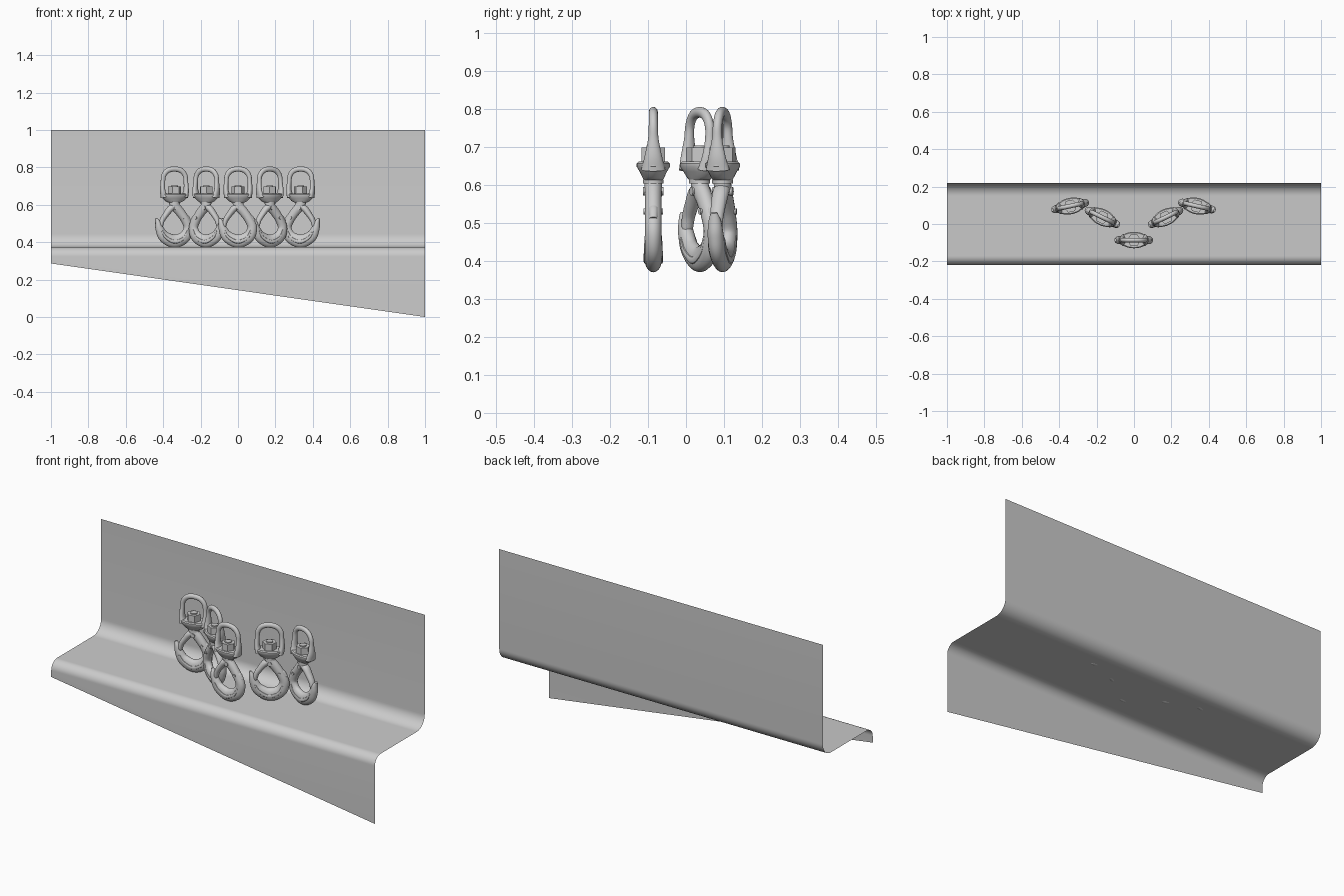
import bpy, bmesh
from math import sin, cos, pi, radians
from mathutils import Matrix, Vector

if "Cube" in bpy.data.objects:
    bpy.data.objects.remove(bpy.data.objects["Cube"])


def finish(name, bm, angle=35, closed=True):
    if closed:
        bmesh.ops.recalc_face_normals(bm, faces=bm.faces[:])
    me = bpy.data.meshes.new(name)
    bm.to_mesh(me)
    bm.free()
    ob = bpy.data.objects.new(name, me)
    bpy.context.collection.objects.link(ob)
    bpy.ops.object.select_all(action='DESELECT')
    ob.select_set(True)
    bpy.context.view_layer.objects.active = ob
    bpy.ops.object.shade_smooth_by_angle(angle=radians(angle))
    return ob


def spline(pts, steps):
    """Catmull-Rom through tuples of any length."""
    p = [Vector(q) for q in pts]
    p = [p[0] * 2 - p[1]] + p + [p[-1] * 2 - p[-2]]
    out = []
    for i in range(1, len(p) - 2):
        a, b, c, d = p[i - 1:i + 3]
        for k in range(steps):
            t = k / steps
            out.append(0.5 * (2 * b + (c - a) * t + (2 * a - 5 * b + 4 * c - d) * t * t
                              + (3 * b - a - 3 * c + d) * t ** 3))
    return out + [p[-2]]


def skin(bm, rings):
    """Bridge successive rings of points and cap both ends."""
    vs = [[bm.verts.new(c) for c in r] for r in rings]
    n = len(vs[0])
    for a, b in zip(vs, vs[1:]):
        for j in range(n):
            bm.faces.new((a[j], a[(j + 1) % n], b[(j + 1) % n], b[j]))
    bm.faces.new(vs[0])
    bm.faces.new(vs[-1])


def sweep(bm, pts, y=0.0, steps=6, sides=20):
    """Sweep an ellipse along an x-z path; points are (x, z, half width, half depth)."""
    s = spline(pts, steps)
    rings = []
    for i, q in enumerate(s):
        u, v = s[max(i - 1, 0)], s[min(i + 1, len(s) - 1)]
        t = Vector((v[0] - u[0], v[1] - u[1])).normalized()
        ring = []
        for k in range(sides):
            a = 2 * pi * k / sides
            w = q[2] * cos(a)
            ring.append((q[0] - t.y * w, y + q[3] * sin(a), q[1] + t.x * w))
        rings.append(ring)
    skin(bm, rings)


def turned(bm, prof, sides=32):
    """Elliptical rings stacked in z; points are (z, x radius, y radius)."""
    skin(bm, [[(rx * cos(2 * pi * k / sides), ry * sin(2 * pi * k / sides), z)
               for k in range(sides)] for z, rx, ry in prof])


def pin(bm, x, z, r, half):
    bmesh.ops.create_cone(bm, cap_ends=True, segments=20, radius1=r, radius2=r, depth=2 * half,
                          matrix=Matrix.Translation((x, 0, z)) @ Matrix.Rotation(pi / 2, 4, 'X'))


# display sheet: back wall, shelf and slanted front lip
prof = [(0.22, 1.0)]
R, r, zf, D = 0.07, 0.05, 0.373, 0.22
prof += [(D - R + R * cos(a), zf + R - R * sin(a)) for a in [pi / 2 * k / 12 for k in range(13)]]
prof += [(-D + r - r * sin(a), zf - r + r * cos(a)) for a in [pi / 2 * k / 12 for k in range(13)]]
bm = bmesh.new()
left = [bm.verts.new((-1, y, z)) for y, z in prof + [(-D, 0.286)]]
right = [bm.verts.new((1, y, z)) for y, z in prof + [(-D, 0.0)]]
for i in range(len(left) - 1):
    bm.faces.new((left[i], left[i + 1], right[i + 1], right[i]))
finish("display_sheet", bm, 40, closed=False)

parts = []

# hook body: shank, bowl and point
bm = bmesh.new()
sweep(bm, [(0, .625, .022, .022), (0.002, .595, .026, .023), (.03, .562, .025, .022),
           (.058, .522, .024, .022), (.076, .475, .026, .022), (.055, .427, .032, .023),
           (0, .405, .035, .023), (-.055, .428, .031, .022), (-.08, .468, .023, .021),
           (-.09, .503, .015, .017), (-.099, .527, .006, .009)])
parts.append(finish("hook_body", bm))

# raised crescent ribs on both faces of the bowl
bm = bmesh.new()
for y in (-.021, .021):
    sweep(bm, [(.07, .465, .004, .002), (.05, .424, .008, .004), (0, .402, .01, .005),
               (-.05, .425, .008, .004), (-.072, .46, .004, .002)], y, sides=10)
parts.append(finish("bowl_rib", bm))

# locking gate closing the mouth
bm = bmesh.new()
sweep(bm, [(.012, .597, .012, .02), (-.02, .58, .018, .022), (-.045, .55, .016, .02),
           (-.066, .518, .014, .018), (-.074, .488, .012, .016), (-.07, .47, .006, .01)])
parts.append(finish("gate", bm))

# gate pivot and release trigger
bm = bmesh.new()
pin(bm, .004, .583, .011, .027)
pin(bm, .052, .53, .008, .026)
sweep(bm, [(.05, .55, .008, .012), (.072, .535, .008, .012), (.088, .512, .006, .01)], sides=12)
parts.append(finish("pivot_and_trigger", bm))

# swivel cup under the bail, with neck washer
bm = bmesh.new()
turned(bm, [(.613, .036, .025), (.62, .05, .029), (.635, .065, .036), (.648, .076, .044),
            (.656, .076, .044), (.661, .07, .039)])
turned(bm, [(.603, .03, .027), (.614, .03, .027)])
parts.append(finish("swivel_cup", bm))

# bail loop
bm = bmesh.new()
half = [(-.056, .64, .018, .032), (-.064, .675, .014, .023), (-.063, .72, .012, .014),
        (-.058, .757, .013, .012), (-.036, .783, .014, .012)]
sweep(bm, half + [(0, .791, .014, .012)] + [(-x, z, a, b) for x, z, a, b in reversed(half)])
parts.append(finish("bail", bm))

# hex nut with bolt end
bm = bmesh.new()
turned(bm, [(.655, .036, .036), (.698, .036, .036)], 6)
turned(bm, [(.69, .018, .018), (.704, .018, .018)], 20)
parts.append(finish("swivel_nut", bm))

# five hooks in a V arrangement
places = [(0, -.086, 0), (-.34, .096, 12), (-.17, .036, 154), (.17, .036, 26), (.335, .096, 167)]
for i, (x, y, a) in enumerate(places):
    for src in parts:
        ob = src if i == 0 else src.copy()
        if i:
            bpy.context.collection.objects.link(ob)
        ob.location = (x, y, 0)
        ob.rotation_euler = (0, 0, radians(a))
